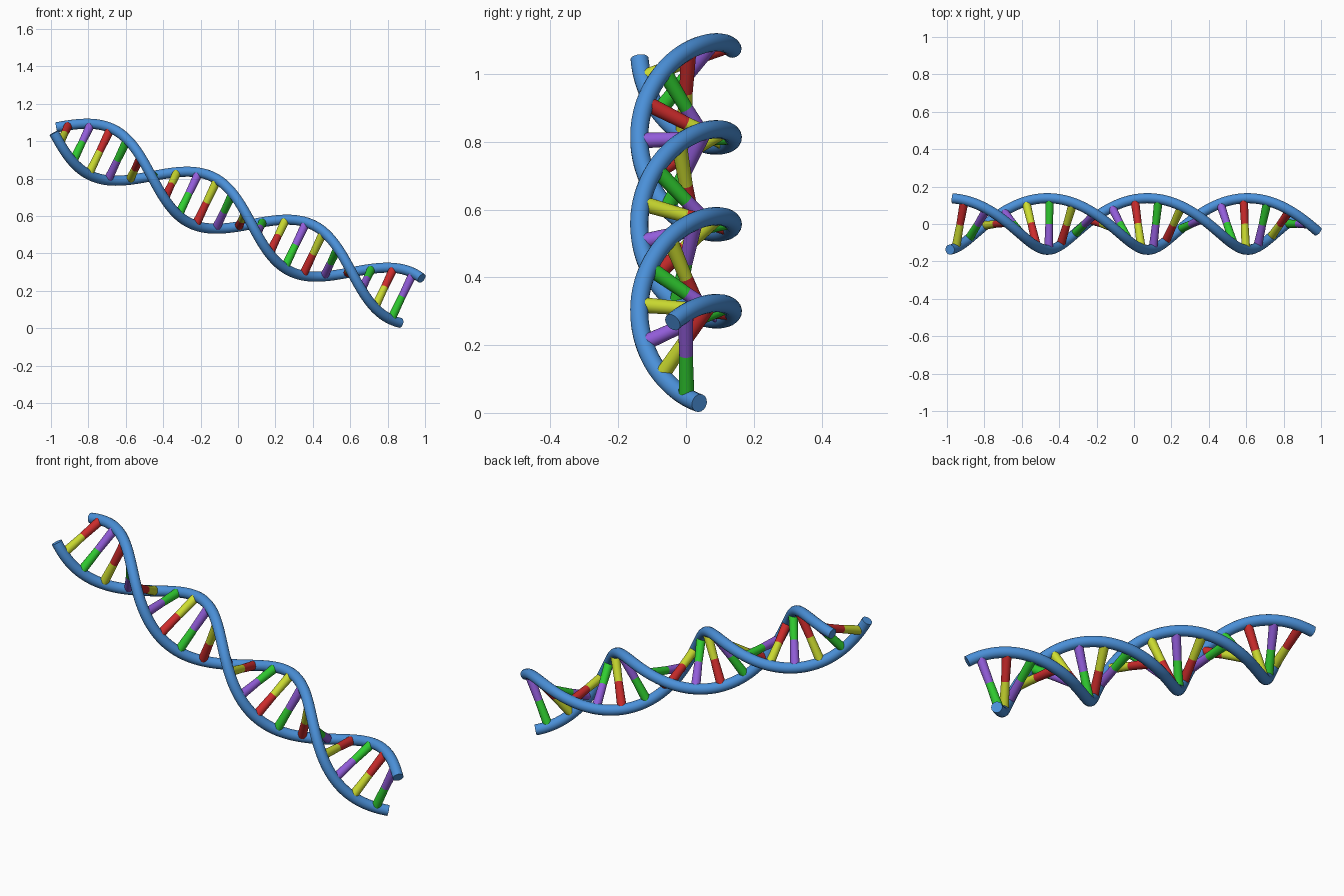
import bpy, bmesh, math
from mathutils import Vector, Matrix

if "Cube" in bpy.data.objects:
    bpy.data.objects.remove(bpy.data.objects["Cube"], do_unlink=True)

# Tilted axis of the double helix
START, END = Vector((-0.977, 0, 1.06)), Vector((0.925, 0, 0.148))
AXIS = (END - START).normalized()
UP = Vector((-AXIS.z, 0, AXIS.x))
BACK = Vector((0, 1, 0))
RADIUS, TUBE = 0.138, 0.027
HALF_TURN = 0.535          # x distance between strand crossings
FIRST_CROSSING = -0.997


def material(name, rgb):
    m = bpy.data.materials.new(name)
    m.use_nodes = True
    m.diffuse_color = (*rgb, 1)
    m.node_tree.nodes["Principled BSDF"].inputs["Base Color"].default_value = (*rgb, 1)
    return m


BLUE = material("strand blue", (0.07, 0.28, 0.69))
COLOURS = {
    "R": material("red", (0.61, 0.025, 0.025)),
    "G": material("green", (0.03, 0.61, 0.03)),
    "Y": material("yellow", (0.61, 0.72, 0.03)),
    "P": material("purple", (0.29, 0.11, 0.70)),
}


def axis_and_spoke(t):
    """Axis point and the unit direction to the first strand, t from 0 to 1."""
    centre = START.lerp(END, t)
    a = math.pi * (centre.x - FIRST_CROSSING) / HALF_TURN
    return centre, -UP * math.sin(a) - BACK * math.cos(a)


def strand(name, sign, steps=160):
    curve = bpy.data.curves.new(name, "CURVE")
    curve.dimensions = "3D"
    curve.bevel_depth = TUBE
    curve.bevel_resolution = 6
    curve.use_fill_caps = True
    spline = curve.splines.new("POLY")
    spline.points.add(steps)
    for i, p in enumerate(spline.points):
        centre, spoke = axis_and_spoke(i / steps)
        p.co = (*(centre + spoke * RADIUS * sign), 1)
    spline.use_smooth = True
    obj = bpy.data.objects.new(name, curve)
    bpy.context.collection.objects.link(obj)
    curve.materials.append(BLUE)
    finish(obj, convert=True)


def finish(obj, convert=False):
    bpy.ops.object.select_all(action="DESELECT")
    obj.select_set(True)
    bpy.context.view_layer.objects.active = obj
    if convert:
        bpy.ops.object.convert(target="MESH")
    bpy.ops.object.shade_smooth_by_angle(angle=math.radians(40))


def half_rung(name, centre, direction, mat, length=0.125):
    bm = bmesh.new()
    place = (Matrix.Translation(centre + direction * length / 2)
             @ direction.to_track_quat("Z", "Y").to_matrix().to_4x4())
    bmesh.ops.create_cone(bm, cap_ends=True, segments=20, radius1=0.020,
                          radius2=0.023, depth=length, matrix=place)
    mesh = bpy.data.meshes.new(name)
    bm.to_mesh(mesh)
    bm.free()
    mesh.materials.append(mat)
    obj = bpy.data.objects.new(name, mesh)
    bpy.context.collection.objects.link(obj)
    finish(obj)


# Two opposite strands
strand("first_strand", 1)
strand("second_strand", -1)

# Two-coloured rungs; each half is paired red-yellow or green-purple
PARTNER = {"R": "Y", "Y": "R", "G": "P", "P": "G"}
SEQUENCE = "YGYP" * 3 + "RGRP" * 2
for i, key in enumerate(SEQUENCE):
    centre, spoke = axis_and_spoke((i + 0.5) / len(SEQUENCE))
    half_rung(f"rung_{i + 1}_first_half", centre, spoke, COLOURS[key])
    half_rung(f"rung_{i + 1}_second_half", centre, -spoke, COLOURS[PARTNER[key]])
